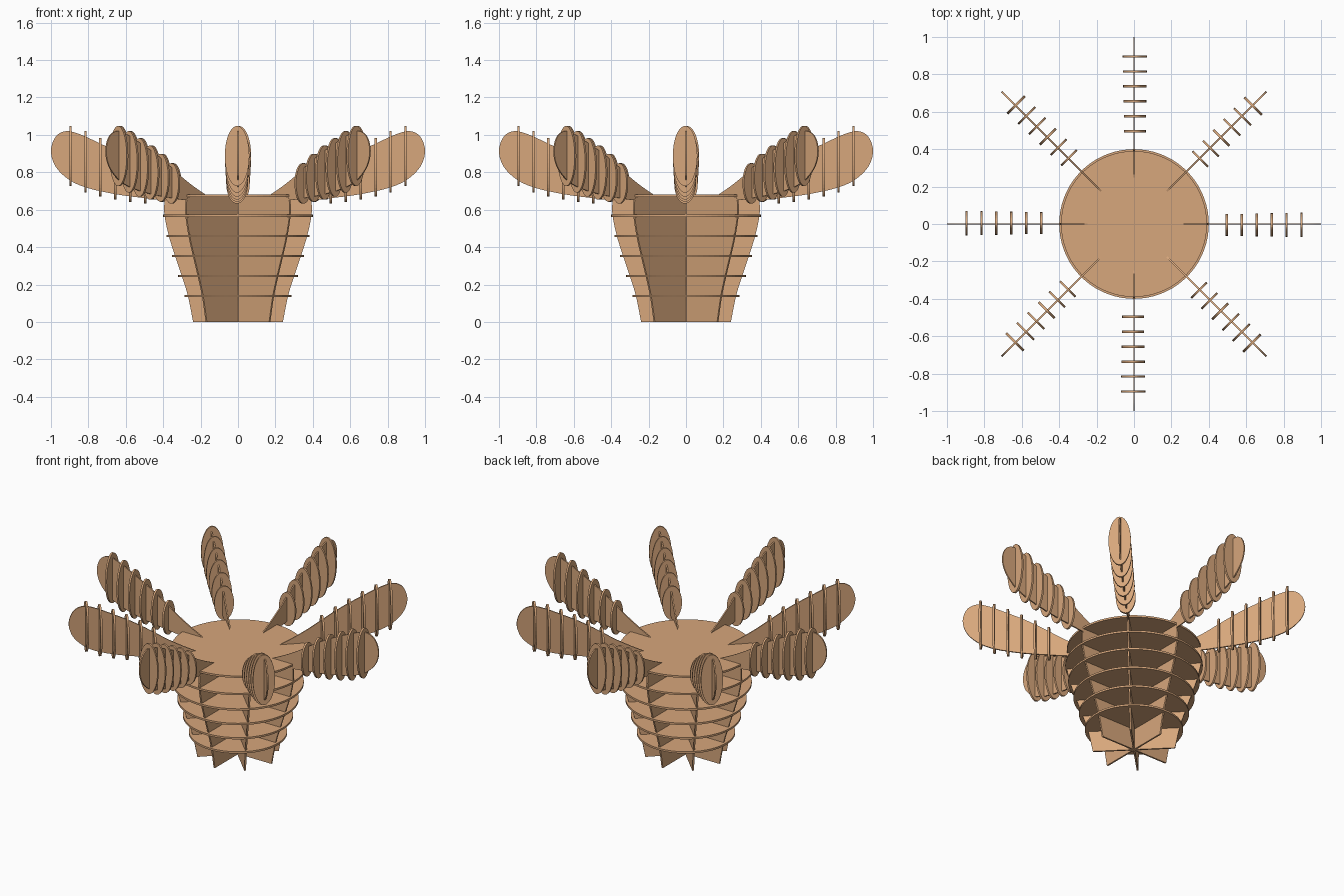
import bpy, bmesh, math
from mathutils import Matrix, Vector

if "Cube" in bpy.data.objects:
    bpy.data.objects.remove(bpy.data.objects["Cube"])

card = bpy.data.materials.new("tan cardboard")
card.diffuse_color = (0.68, 0.385, 0.2, 1)
card.use_nodes = True
card.node_tree.nodes["Principled BSDF"].inputs["Base Color"].default_value = card.diffuse_color


def smooth_path(pts, steps=5):
    """Catmull-Rom curve through an open list of 2D points."""
    p = [Vector(q) for q in pts]
    p = [2 * p[0] - p[1]] + p + [2 * p[-1] - p[-2]]
    out = []
    for i in range(1, len(p) - 2):
        a, b, c, d = p[i - 1:i + 3]
        for s in range(steps):
            t = s / steps
            out.append(0.5 * (2 * b + (c - a) * t + (2 * a - 5 * b + 4 * c - d) * t * t
                              + (3 * b - a - 3 * c + d) * t ** 3))
    return out + [p[-2]]


def ellipse(rx, ry, n):
    return [Vector((rx * math.cos(2 * math.pi * i / n), ry * math.sin(2 * math.pi * i / n)))
            for i in range(n)]


def sheet(name, outline, thick, matrix):
    """Flat board: 2D outline in local XY, thickness centred on local Z."""
    bm = bmesh.new()
    face = bm.faces.new([bm.verts.new((p.x, p.y, -thick / 2)) for p in outline])
    ext = bmesh.ops.extrude_face_region(bm, geom=[face])
    bmesh.ops.translate(bm, vec=(0, 0, thick),
                        verts=[v for v in ext["geom"] if isinstance(v, bmesh.types.BMVert)])
    bmesh.ops.recalc_face_normals(bm, faces=bm.faces)
    mesh = bpy.data.meshes.new(name)
    bm.to_mesh(mesh)
    bm.free()
    mesh.materials.append(card)
    ob = bpy.data.objects.new(name, mesh)
    bpy.context.collection.objects.link(ob)
    ob.matrix_world = matrix


UPRIGHT = Matrix.Rotation(math.pi / 2, 4, 'X')                        # outline in XZ plane
ACROSS = Matrix.Rotation(math.pi / 2, 4, 'Z') @ UPRIGHT               # outline in YZ plane

# Body: four full upright boards crossing at the centre
side = smooth_path([(0.24, 0), (0.268, 0.14), (0.302, 0.25), (0.337, 0.355),
                    (0.37, 0.46), (0.393, 0.57), (0.393, 0.64), (0.383, 0.678)])
body_outline = side + [Vector((-p.x, p.y)) for p in reversed(side)]
for i in range(4):
    sheet(f"body_upright_{i + 1}", body_outline, 0.01,
          Matrix.Rotation(i * math.pi / 4, 4, 'Z') @ UPRIGHT)

# Body: stacked round shelves
for i, r in enumerate((0.286, 0.32, 0.353, 0.383, 0.4, 0.39)):
    sheet(f"body_disc_{i + 1}", ellipse(r, r, 72), 0.012,
          Matrix.Translation((0, 0, 0.139 + 0.107 * i)))

# Arms: curved upright board with six oval cross ribs
arm = smooth_path([(0.24, 0.676), (0.33, 0.72), (0.42, 0.77), (0.5, 0.822), (0.62, 0.895),
                   (0.75, 0.96), (0.85, 1.005), (0.92, 1.02), (0.975, 0.99), (1.0, 0.915),
                   (0.975, 0.83), (0.9, 0.758), (0.8, 0.715), (0.65, 0.682), (0.5, 0.662),
                   (0.38, 0.65), (0.28, 0.655), (0.24, 0.67)])


def arm_heights(r):
    zs = []
    for a, b in zip(arm, arm[1:]):
        if (a.x - r) * (b.x - r) <= 0 and a.x != b.x:
            zs.append(a.y + (b.y - a.y) * (r - a.x) / (b.x - a.x))
    return min(zs), max(zs)


for k in range(8):
    turn = Matrix.Rotation(k * math.pi / 4, 4, 'Z')
    sheet(f"arm_board_{k + 1}", arm, 0.008, turn @ UPRIGHT)
    for j in range(6):
        r = 0.496 + 0.08 * j
        low, high = arm_heights(r)
        oval = ellipse(0.058 + 0.0015 * j, (high - low) / 2 + 0.029, 40)
        sheet(f"arm_{k + 1}_rib_{j + 1}", oval, 0.012,
              turn @ Matrix.Translation((r, -0.005, (low + high) / 2)) @ ACROSS)
